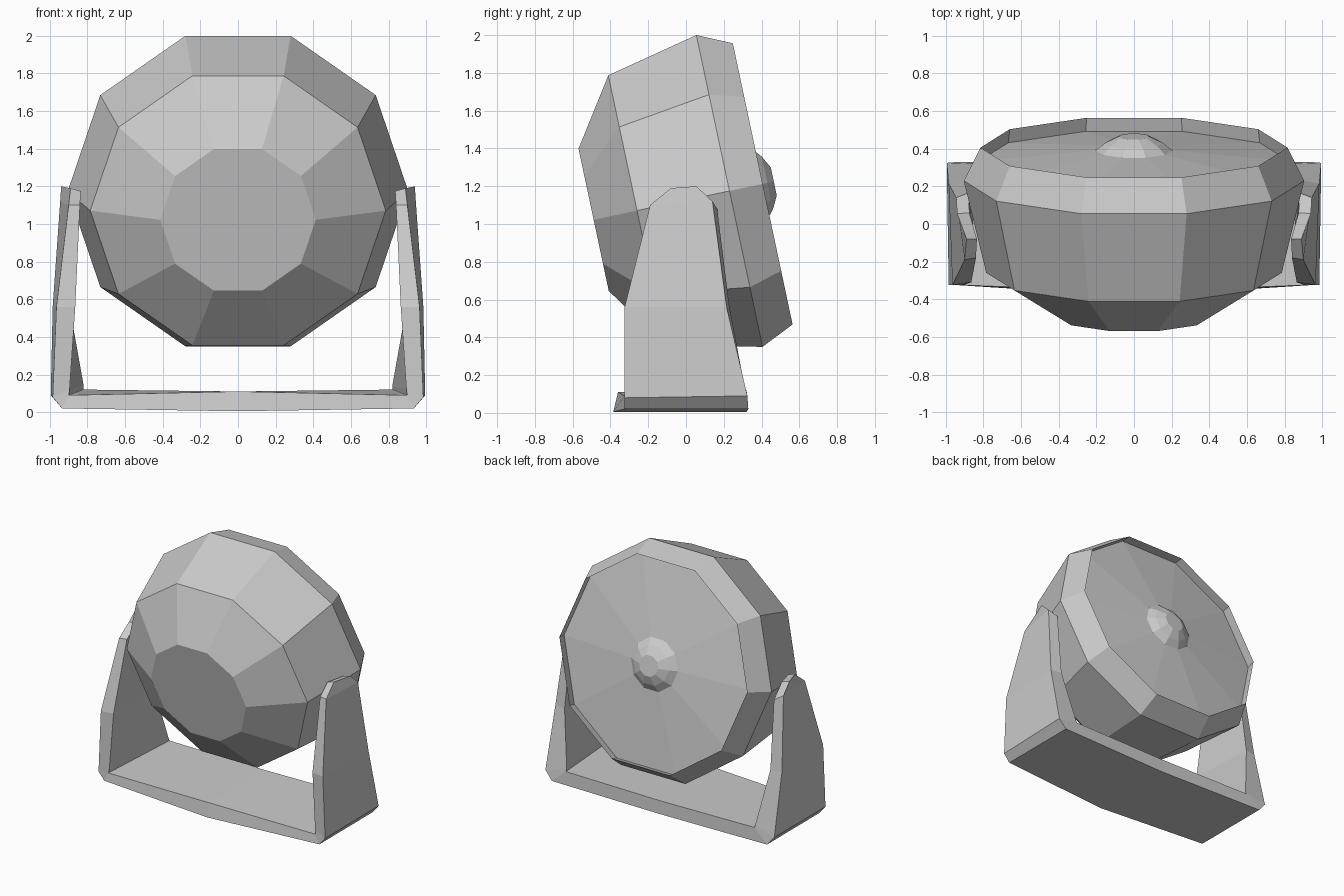
import bpy, bmesh
from math import sin, cos, pi, radians
from mathutils import Vector

if "Cube" in bpy.data.objects:
    bpy.data.objects.remove(bpy.data.objects["Cube"])

SIDES = 10
WIDEN = 1.02                                 # head is slightly wider than tall
TILT = radians(12)
CENTRE = Vector((0, 0.23, 1.175))            # centre of the widest ring
UP = Vector((0, -sin(TILT), cos(TILT)))
FORWARD = Vector((0, -cos(TILT), -sin(TILT)))
RIGHT = Vector((1, 0, 0))


def finish(name, bm):
    bmesh.ops.recalc_face_normals(bm, faces=bm.faces)
    mesh = bpy.data.meshes.new(name)
    bm.to_mesh(mesh)
    bm.free()
    obj = bpy.data.objects.new(name, mesh)
    bpy.context.collection.objects.link(obj)
    return obj


def loft(name, rings, cap_start=True, cap_end=True):
    """Skin a list of equal-length point rings with quads."""
    bm = bmesh.new()
    vs = [[bm.verts.new(p) for p in ring] for ring in rings]
    n = len(rings[0])
    for a, b in zip(vs, vs[1:]):
        for i in range(n):
            j = (i + 1) % n
            bm.faces.new((a[i], a[j], b[j], b[i]))
    if cap_start:
        bm.faces.new(vs[0])
    if cap_end:
        bm.faces.new(vs[-1])
    return finish(name, bm)


def head_ring(radius, depth):
    """Ten-sided ring around the tilted head axis."""
    return [CENTRE + FORWARD * depth
            + RIGHT * WIDEN * radius * cos(2 * pi * i / SIDES)
            + UP * radius * sin(2 * pi * i / SIDES) for i in range(SIDES)]


# Lamp head: flat front, bulging shell, recessed back panel rising to a knob
head_profile = [(0.405, 0.735), (0.77, 0.50), (0.887, 0.0),
                (0.80, -0.18), (0.81, -0.105), (0.20, -0.165),
                (0.15, -0.205), (0.08, -0.24)]
loft("lamp_head", [head_ring(r, d) for r, d in head_profile])

# U bracket: right half lofted from the base centre to the arm tip, then mirrored
# each section: outer front, inner front, inner back, outer back
sections = [
    [(0, -0.385, 0.005), (0, -0.36, 0.11), (0, 0.32, 0.11), (0, 0.32, 0.005)],
    [(0.935, -0.325, 0.02), (0.90, -0.325, 0.09), (0.82, 0.32, 0.12), (0.935, 0.33, 0.02)],
    [(0.985, -0.325, 0.08), (0.895, -0.32, 0.12), (0.82, 0.31, 0.14), (0.995, 0.325, 0.09)],
    [(0.965, -0.325, 0.56), (0.865, -0.31, 0.56), (0.895, 0.23, 0.56), (0.985, 0.215, 0.56)],
    [(0.90, -0.19, 1.10), (0.84, -0.18, 1.10), (0.88, 0.165, 1.08), (0.945, 0.14, 1.12)],
    [(0.89, -0.08, 1.19), (0.835, -0.08, 1.175), (0.875, 0.06, 1.18), (0.94, 0.055, 1.20)],
]
bracket = loft("u_bracket", sections, cap_start=False)
mirror = bracket.modifiers.new("mirror", 'MIRROR')
mirror.use_axis[0] = True
mirror.use_clip = True
